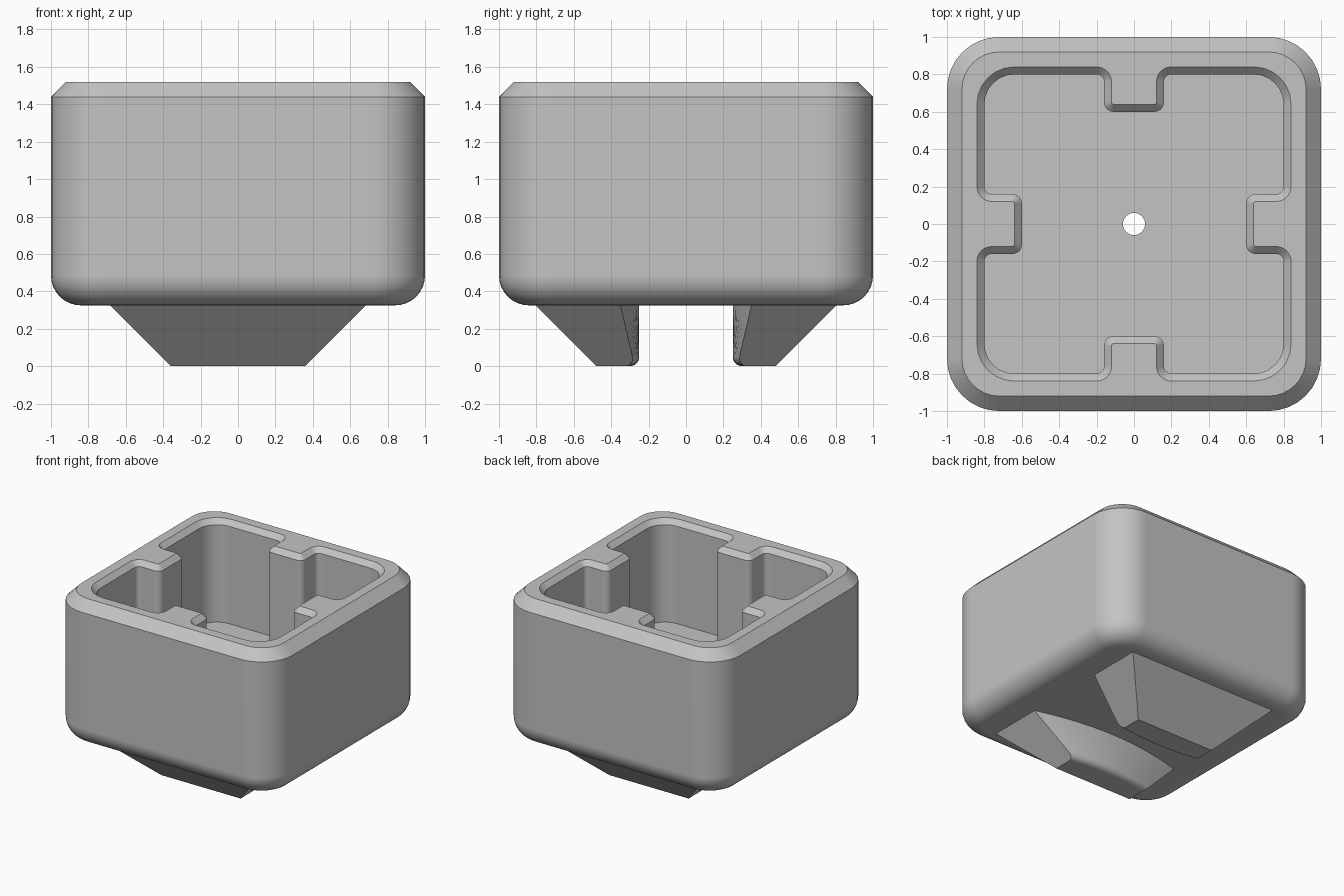
import bpy, bmesh, math
from mathutils import Vector

cube = bpy.data.objects.get("Cube")
if cube:
    bpy.data.objects.remove(cube, do_unlink=True)

grey = bpy.data.materials.new("plain_grey")
grey.use_nodes = True
grey.diffuse_color = (0.55, 0.55, 0.55, 1)
grey.node_tree.nodes["Principled BSDF"].inputs["Base Color"].default_value = grey.diffuse_color


def rounded(corners, steps=8):
    """Outline from right-angled corners given as (x, y, radius)."""
    pts = []
    for i, (x, y, r) in enumerate(corners):
        p = Vector((x, y))
        a = (Vector(corners[i - 1][:2]) - p).normalized()
        b = (Vector(corners[(i + 1) % len(corners)][:2]) - p).normalized()
        for k in range(steps + 1):
            t = math.pi / 2 * k / steps
            pts.append(p + r * (a + b - b * math.cos(t) - a * math.sin(t)))
    return pts


def loft(name, levels):
    """Closed solid through a list of (outline, z)."""
    bm = bmesh.new()
    rings = [[bm.verts.new((p[0], p[1], z)) for p in outline] for outline, z in levels]
    for low, high in zip(rings, rings[1:]):
        n = len(low)
        for i in range(n):
            j = (i + 1) % n
            bm.faces.new((low[i], low[j], high[j], high[i]))
    bm.faces.new(rings[0][::-1])
    bm.faces.new(rings[-1])
    bmesh.ops.recalc_face_normals(bm, faces=bm.faces)
    mesh = bpy.data.meshes.new(name)
    bm.to_mesh(mesh)
    bm.free()
    mesh.materials.append(grey)
    obj = bpy.data.objects.new(name, mesh)
    bpy.context.collection.objects.link(obj)
    return obj


def activate(obj):
    bpy.ops.object.select_all(action='DESELECT')
    obj.select_set(True)
    bpy.context.view_layer.objects.active = obj


def cut(obj, cutter):
    activate(obj)
    mod = obj.modifiers.new("cut", 'BOOLEAN')
    mod.operation, mod.solver, mod.object = 'DIFFERENCE', 'EXACT', cutter
    bpy.ops.object.modifier_apply(modifier=mod.name)
    bpy.data.objects.remove(cutter, do_unlink=True)


def finish(obj):
    activate(obj)
    bpy.ops.object.shade_smooth_by_angle(angle=math.radians(30))
    obj.modifiers.new("flat_face_normals", 'WEIGHTED_NORMAL').keep_sharp = True


def square(inset):
    h, r = 1 - inset, 0.28 - inset
    return rounded([(h, -h, r), (h, h, r), (-h, h, r), (-h, -h, r)])


def cavity_outline(grow):
    """Rounded square with a rib reaching in from each side."""
    h, tip, half = 0.8 + grow, 0.6 + grow, 0.16 - grow
    root_r, tip_r = 0.04 + grow, 0.05 - grow
    side = [(h, -half, root_r), (tip, -half, tip_r), (tip, half, tip_r),
            (h, half, root_r), (h, h, 0.16 + grow)]
    corners = []
    for _ in range(4):
        corners += side
        side = [(-y, x, r) for x, y, r in side]
    return rounded(corners, 6)


# Body: rounded bottom edge, straight walls, chamfered rim
base_z, top_z, fillet = 0.325, 1.52, 0.16
levels = []
for k in range(9):
    t = math.pi / 2 * k / 8
    levels.append((square(fillet * (1 - math.sin(t))),
                   base_z + fillet * (1 - math.cos(t))))
levels += [(square(0), 1.44), (square(0.08), top_z)]
body = loft("body", levels)

# Cavity with chamfered lip, and the hole through its floor
cut(body, loft("cavity_cutter", [(cavity_outline(0), 0.68), (cavity_outline(0), 1.48),
                                 (cavity_outline(0.045), 1.525)]))
circle = [(0.06 * math.cos(math.tau * i / 16), 0.06 * math.sin(math.tau * i / 16))
          for i in range(16)]
cut(body, loft("hole_cutter", [(circle, 0.2), (circle, 0.9)]))
finish(body)


def foot_outline(z, side, steps=16):
    """Bowed inner edge and straight outer edge, narrowing downward."""
    half, outer, r = 0.36 + z, 0.48 + z, 0.05
    inset = r - math.sqrt(r * r - max(r - z, 0) ** 2)
    pts = []
    for i in range(steps + 1):
        x = half * (2 * i / steps - 1)
        pts.append((x, side * (0.25 + inset + x * x / 4.7)))
    return pts + [(half, side * outer), (-half, side * outer)]


# Two tapered feet
heights = [0.05 * (1 - math.cos(math.pi / 2 * k / 6)) for k in range(7)] + [base_z + 0.005]
for name, side in (("front_foot", -1), ("back_foot", 1)):
    finish(loft(name, [(foot_outline(z, side), z) for z in heights]))
